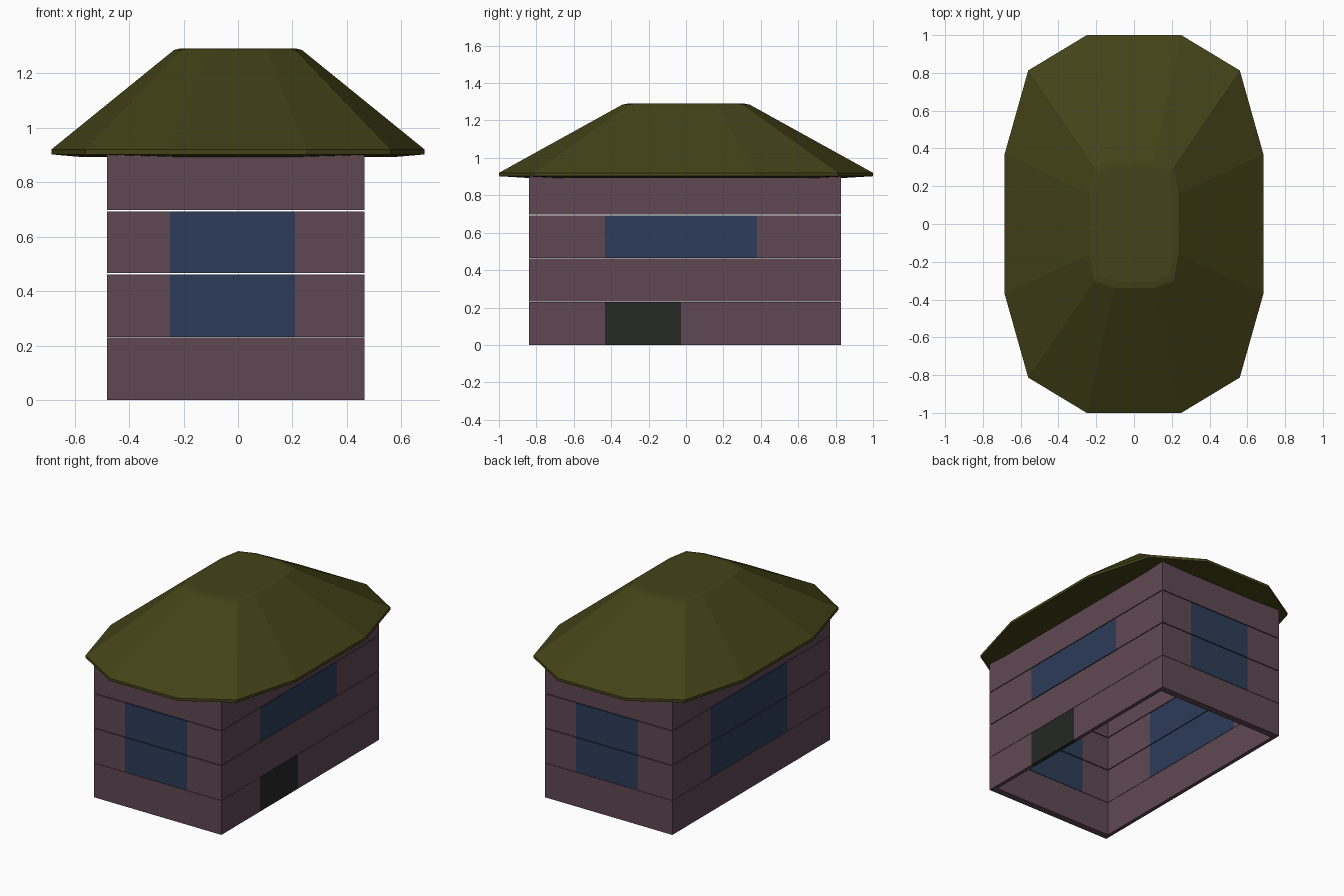
import bpy, bmesh
from mathutils import Matrix, Vector

if "Cube" in bpy.data.objects:
    bpy.data.objects.remove(bpy.data.objects["Cube"])


def material(name, rgb):
    m = bpy.data.materials.new(name)
    m.diffuse_color = (*rgb, 1)
    m.use_nodes = True
    m.node_tree.nodes["Principled BSDF"].inputs["Base Color"].default_value = m.diffuse_color
    return m


MATS = [material("wall_plaster", (0.115, 0.064, 0.086)),
        material("window_glass", (0.025, 0.045, 0.098)),
        material("door_dark", (0.018, 0.021, 0.018)),
        material("roof_thatch", (0.058, 0.055, 0.009))]
WALL, WINDOW, DOOR, ROOF = range(4)

# Footprint of the walls, wall thickness and storey rows
X0, X1, Y0, Y1 = -0.48, 0.465, -0.84, 0.83
TX, TY = 0.025, 0.045
ROWS = [(0.0, 0.229), (0.231, 0.461), (0.466, 0.693), (0.698, 0.905)]


def finish(name, bm, mats):
    bmesh.ops.recalc_face_normals(bm, faces=bm.faces)
    mesh = bpy.data.meshes.new(name)
    bm.to_mesh(mesh)
    bm.free()
    for m in mats:
        mesh.materials.append(m)
    ob = bpy.data.objects.new(name, mesh)
    bpy.context.collection.objects.link(ob)
    return ob


def box(bm, lo, hi, mat):
    lo, hi = Vector(lo), Vector(hi)
    mtx = Matrix.Translation((lo + hi) / 2) @ Matrix.Diagonal((*(hi - lo), 1))
    verts = bmesh.ops.create_cube(bm, size=1, matrix=mtx)["verts"]
    for f in {f for v in verts for f in v.link_faces}:
        f.material_index = mat


def wall(name, lo, hi, axis, special):
    """Four by four grid of panels; special maps (column, row) to a material."""
    bm = bmesh.new()
    step = (hi[axis] - lo[axis]) / 4
    for col in range(4):
        for row, (z0, z1) in enumerate(ROWS):
            a, b = [*lo, z0], [*hi, z1]
            a[axis] = lo[axis] + col * step
            b[axis] = a[axis] + step
            box(bm, a, b, special.get((col, row), WALL))
    finish(name, bm, MATS[:3])


# Walls, each one overlapping the next corner in a pinwheel
big_window = {(c, r): WINDOW for c in (1, 2) for r in (1, 2)}
entrance = {(1, 2): WINDOW, (2, 2): WINDOW, (1, 0): DOOR}
wall("front_wall", (X0, Y0), (X1 - TX, Y0 + TY), 0, big_window)
wall("right_wall", (X1 - TX, Y0), (X1, Y1 - TY), 1, entrance)
wall("back_wall", (X0 + TX, Y1 - TY), (X1, Y1), 0, big_window)
wall("left_wall", (X0, Y0 + TY), (X0 + TX, Y1), 1, big_window)


# Roof: twelve-sided rings lofted from the soffit to the flat top
def ring(bm, quarter, z, s=1.0):
    pts = list(quarter)
    pts += [(-x, y) for x, y in reversed(quarter)]
    pts += [(-x, -y) for x, y in quarter]
    pts += [(x, -y) for x, y in reversed(quarter)]
    return [bm.verts.new((x * s, y * s, z)) for x, y in pts]


EAVES = [(0.685, 0.37), (0.56, 0.813), (0.25, 1.0)]
TOP = [(0.235, 0.16), (0.21, 0.302), (0.105, 0.34)]
bm = bmesh.new()
rings = [ring(bm, EAVES, 0.893, 0.85), ring(bm, EAVES, 0.902),
         ring(bm, EAVES, 0.92), ring(bm, TOP, 1.285), ring(bm, TOP, 1.291, 0.9)]
for a, b in zip(rings, rings[1:]):
    for i in range(12):
        j = (i + 1) % 12
        bm.faces.new((a[i], a[j], b[j], b[i]))
bm.faces.new(rings[0])
bm.faces.new(rings[-1])
finish("roof", bm, [MATS[ROOF]])
